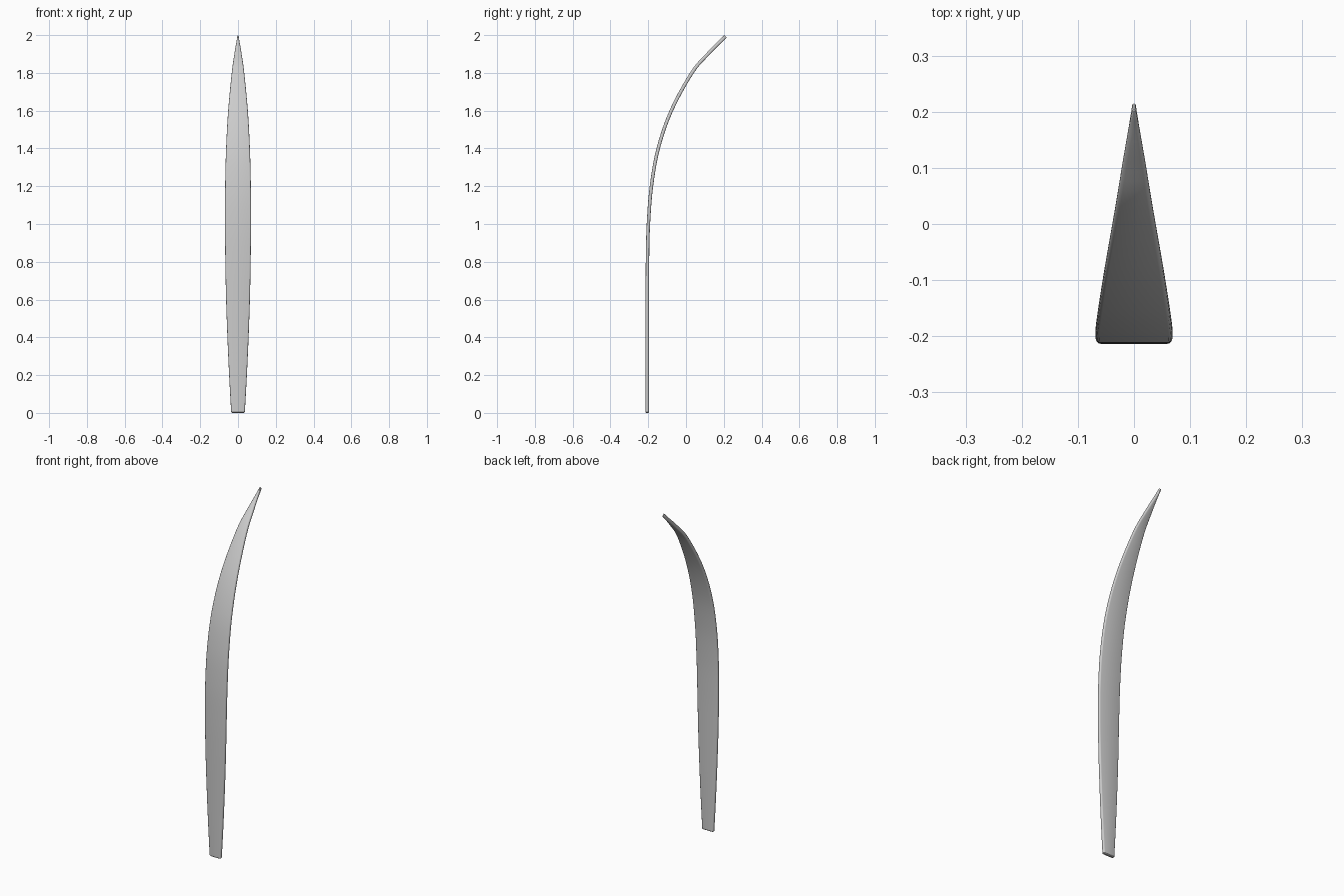
import bpy, bmesh, math

if "Cube" in bpy.data.objects:
    bpy.data.objects.remove(bpy.data.objects["Cube"])

# Stations along the blade: y, z, half width
STATIONS = [
    (-0.205, 0.00, 0.036), (-0.205, 0.20, 0.047), (-0.205, 0.40, 0.056),
    (-0.205, 0.60, 0.063), (-0.204, 0.80, 0.067), (-0.199, 1.00, 0.069),
    (-0.183, 1.20, 0.068), (-0.147, 1.40, 0.063), (-0.078, 1.60, 0.052),
    (0.031, 1.80, 0.033), (0.116, 1.90, 0.019), (0.208, 1.993, 0.003),
]
HALF_THICK = 0.009
STEPS = 5


def spline(a, b, c, d, t):
    return tuple(0.5 * (2 * q + (r - p) * t + (2 * p - 5 * q + 4 * r - s) * t * t
                        + (3 * q - p - 3 * r + s) * t ** 3)
                 for p, q, r, s in zip(a, b, c, d))


def extend(a, b):
    return tuple(2 * p - q for p, q in zip(a, b))


# Smooth path through the stations
pts = [extend(STATIONS[0], STATIONS[1])] + STATIONS + [extend(STATIONS[-1], STATIONS[-2])]
path = [spline(*pts[i:i + 4], k / STEPS)
        for i in range(len(STATIONS) - 1) for k in range(STEPS)] + [STATIONS[-1]]


def section(w, h):
    """Flat cross-section with rounded edges, slightly bowed at the front."""
    r = min(0.007, w * 0.8, h * 0.8)
    out = []
    for sx, sn, start in ((1, 1, 0), (-1, 1, 90), (-1, -1, 180), (1, -1, 270)):
        for k in range(4):
            a = math.radians(start + 30 * k)
            out.append((sx * (w - r) + r * math.cos(a), sn * (h - r) + r * math.sin(a)))
    return out


bm = bmesh.new()


def add_ring(i, inset=0.0, shift=0.0):
    y, z, w = path[i]
    a, b = path[max(i - 1, 0)], path[min(i + 1, len(path) - 1)]
    dy, dz = b[0] - a[0], b[1] - a[1]
    n = math.hypot(dy, dz)
    dy, dz = dy / n, dz / n
    return [bm.verts.new((x, y + dz * v + dy * shift, z - dy * v + dz * shift))
            for x, v in section(max(w - inset, 0.002), HALF_THICK - inset)]


# Blade skin with softened ends
last = len(path) - 1
rings = [add_ring(0, 0.004), add_ring(0, 0, 0.004)]
rings += [add_ring(i) for i in range(1, last + 1)]
rings.append(add_ring(last, 0.002, 0.002))
for lo, hi in zip(rings, rings[1:]):
    for k in range(len(lo)):
        j = (k + 1) % len(lo)
        bm.faces.new((lo[k], lo[j], hi[j], hi[k]))
bm.faces.new(rings[0][::-1])
bm.faces.new(rings[-1])
bmesh.ops.recalc_face_normals(bm, faces=bm.faces)

mesh = bpy.data.meshes.new("curved_blade")
bm.to_mesh(mesh)
bm.free()
blade = bpy.data.objects.new("curved_blade", mesh)
bpy.context.collection.objects.link(blade)
bpy.context.view_layer.objects.active = blade
blade.select_set(True)
bpy.ops.object.shade_smooth_by_angle(angle=math.radians(40))
